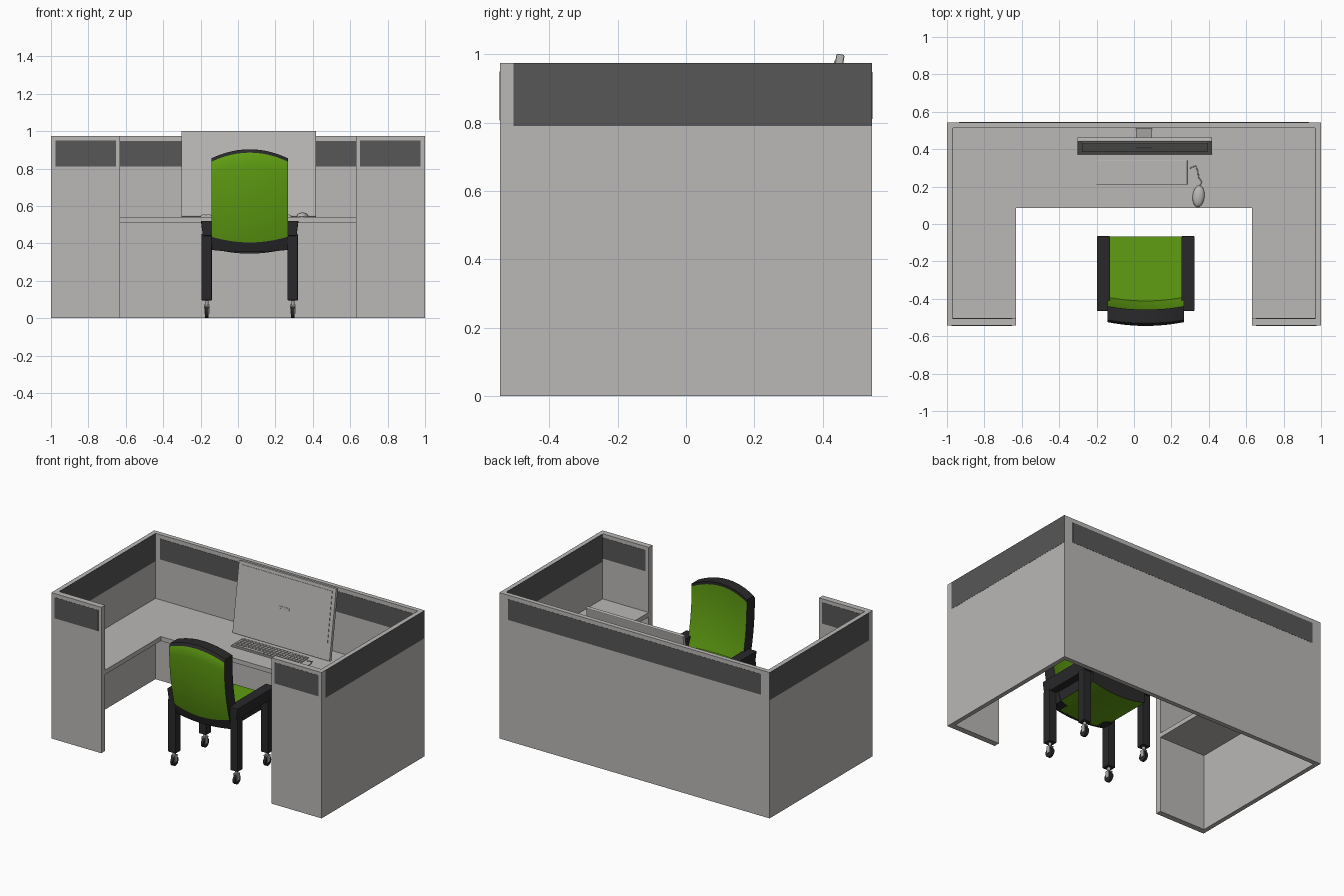
import bpy, bmesh, math
from mathutils import Matrix, Vector

if "Cube" in bpy.data.objects:
    bpy.data.objects.remove(bpy.data.objects["Cube"])


def mat(name, rgb):
    m = bpy.data.materials.new(name)
    m.diffuse_color = (*rgb, 1)
    m.use_nodes = True
    m.node_tree.nodes["Principled BSDF"].inputs["Base Color"].default_value = m.diffuse_color
    return m


GREY = mat("light grey", (0.49, 0.48, 0.47))
GLASS = mat("dark grey", (0.095, 0.095, 0.095))
GREEN = mat("green", (0.115, 0.34, 0.006))
BLACK = mat("black", (0.022, 0.022, 0.024))
METAL = mat("metal grey", (0.42, 0.42, 0.42))


def finish(name, bm, *mats, bevel=0, smooth=False):
    bmesh.ops.recalc_face_normals(bm, faces=bm.faces)
    me = bpy.data.meshes.new(name)
    bm.to_mesh(me)
    bm.free()
    ob = bpy.data.objects.new(name, me)
    bpy.context.collection.objects.link(ob)
    for m in mats:
        me.materials.append(m)
    if bevel:
        b = ob.modifiers.new("bevel", "BEVEL")
        b.width, b.segments, b.limit_method = bevel, 2, "ANGLE"
    if smooth:
        bpy.context.view_layer.objects.active = ob
        ob.select_set(True)
        bpy.ops.object.shade_smooth_by_angle(angle=math.radians(40))
        ob.select_set(False)
    return ob


def add_box(bm, lo, hi):
    lo, hi = Vector(lo), Vector(hi)
    m = Matrix.Translation((lo + hi) / 2) @ Matrix.Diagonal((*(hi - lo), 1))
    bmesh.ops.create_cube(bm, size=1, matrix=m)


def box(name, lo, hi, m, bevel=0):
    bm = bmesh.new()
    add_box(bm, lo, hi)
    return finish(name, bm, m, bevel=bevel)


def prism(name, pts, axis, a, b, *mats, rule=None, bevel=0, smooth=False):
    """Extrude a 2D outline along x (points are y,z) or y (points are x,z)."""
    bm = bmesh.new()
    put = (lambda p, t: (t, p[0], p[1])) if axis == "x" else (lambda p, t: (p[0], t, p[1]))
    ends = [[bm.verts.new(put(p, t)) for p in pts] for t in (a, b)]
    for e in ends:
        bm.faces.new(e)
    for i in range(len(pts)):
        j = (i + 1) % len(pts)
        bm.faces.new((ends[0][i], ends[0][j], ends[1][j], ends[1][i]))
    if rule:
        bm.normal_update()
        for f in bm.faces:
            f.material_index = rule(f)
    return finish(name, bm, *mats, bevel=bevel, smooth=smooth)


# Partition walls
H = 0.975
box("back_wall", (-0.999, 0.514, 0), (0.999, 0.544, H), GREY)
box("back_window", (-0.935, 0.5125, 0.81), (0.935, 0.545, 0.948), GLASS)
for s, side in ((-1, "left"), (1, "right")):
    xs = sorted((s * 0.97, s * 0.999))
    box(side + "_wall", (xs[0], -0.544, 0), (xs[1], 0.544, H), GREY)
    xs = sorted((s * 0.9685, s * 1.0))
    box(side + "_outer_window", (sorted((s * 0.99, s))[0], -0.505, 0.79),
        (sorted((s * 0.99, s))[1], 0.5438, 0.9745), GLASS)
    box(side + "_inner_window", (sorted((s * 0.9685, s * 0.98))[0], -0.503, 0.79),
        (sorted((s * 0.9685, s * 0.98))[1], 0.513, 0.9745), GLASS)
    xs = sorted((s * 0.63, s * 0.97))
    box(side + "_front_panel", (xs[0], -0.544, 0), (xs[1], -0.505, H), GREY)
    xs = sorted((s * 0.652, s * 0.977))
    box(side + "_front_window", (xs[0], -0.545, 0.81), (xs[1], -0.5035, 0.95), GLASS)
    # Side desk tops
    xs = sorted((s * 0.63, s * 0.97))
    box(side + "_desk", (xs[0], -0.505, 0.51), (xs[1], 0.085, 0.54), GREY)
box("back_desk", (-0.97, 0.085, 0.51), (0.97, 0.514, 0.54), GREY)

# Monitor, tilted back
tilt = Matrix.Translation((0.0575, 0.37, 0.543)) @ Matrix.Rotation(math.radians(-8.7), 4, "X")
for name, lo, hi, bev in (
        ("monitor_body", (-0.36, 0, 0), (0.36, 0.024, 0.464), 0.005),
        ("monitor_screen", (-0.335, -0.003, 0.112), (0.335, 0.005, 0.444), 0),
        ("monitor_badge_bar", (-0.045, -0.006, 0.243), (0.04, 0.0, 0.257), 0.002)):
    box(name, lo, hi, GREY, bev).matrix_world = tilt
prism("monitor_stand", [(0.40, 0.54), (0.51, 0.54), (0.51, 0.552), (0.444, 0.76),
                        (0.432, 0.755), (0.494, 0.548), (0.40, 0.548)], "x", 0.01, 0.095, GREY)

# Keyboard with rows of keys and a number pad
box("keyboard_base", (-0.2, 0.21, 0.54), (0.285, 0.34, 0.549), GREY, 0.002)
bm = bmesh.new()
for r in range(5):
    y = 0.217 + r * 0.0235
    for c in range(18):
        x = -0.193 + c * 0.0256 + (0.012 if c > 13 else 0)
        if r == 0 and 3 <= c <= 8:
            continue
        add_box(bm, (x, y, 0.548), (x + 0.021, y + 0.019, 0.554))
add_box(bm, (-0.116, 0.217, 0.548), (0.033, 0.236, 0.554))
finish("keyboard_keys", bm, GREY)

# Mouse and cord
bm = bmesh.new()
bmesh.ops.create_uvsphere(bm, u_segments=20, v_segments=12, radius=1,
                          matrix=Matrix.Translation((0.345, 0.148, 0.543)) @ Matrix.Rotation(-0.1, 4, "Z")
                          @ Matrix.Diagonal((0.032, 0.058, 0.022, 1)))
for v in bm.verts:
    v.co.z = max(v.co.z, 0.54)
finish("mouse", bm, GREY, smooth=True)
cu = bpy.data.curves.new("mouse_cord", "CURVE")
cu.dimensions, cu.bevel_depth, cu.bevel_resolution = "3D", 0.003, 1
path = [(0.35, 0.2), (0.362, 0.225), (0.345, 0.25), (0.342, 0.28), (0.33, 0.31), (0.30, 0.30)]
sp = cu.splines.new("POLY")
sp.points.add(len(path) - 1)
for p, (x, y) in zip(sp.points, path):
    p.co = (x, y, 0.543, 1)
cu.materials.append(GREY)
bpy.context.collection.objects.link(bpy.data.objects.new("mouse_cord", cu))

# Chair seat: green top and underside, dark rim
CX = 0.0625
U = [i / 6 - 1 for i in range(13)]
seat = [(CX - 0.2, 0.455), (CX + 0.2, 0.455)]
seat += [(CX + 0.2 * u, 0.372 - 0.027 * (1 - u * u)) for u in reversed(U)]
prism("seat", seat, "y", -0.44, -0.068, GREEN, BLACK,
      rule=lambda f: 0 if abs(f.normal.z) > 0.5 else 1, smooth=True)

# Chair back: leaning curved slab, green front and rear, dark rim
def back_point(u, row, rear):
    k = 1 - u * u
    low, top = 0.435 - 0.03 * k, 0.855 + 0.048 * k
    if row == 0:
        z = 0.365 - 0.012 * k
    elif row == 9:
        z = top
    else:
        z = low + (top - 0.018 - low) * (row - 1) / 7
    t = (z - 0.35) / 0.47
    y = -0.445 - 0.08 * t * (2 - t) - 0.02 * k
    if row == 9:
        y += 0.012 if rear else 0
    return (CX + 0.204 * u, y + (0 if rear else 0.085), z)


bm = bmesh.new()
grids = []
for rear in (False, True):
    g = [[bm.verts.new(back_point(u, r, rear)) for u in U] for r in range(10)]
    for r in range(9):
        for c in range(12):
            f = bm.faces.new((g[r][c], g[r][c + 1], g[r + 1][c + 1], g[r + 1][c]))
            f.material_index = 0 if 0 < r < 8 else 1
    grids.append(g)
rims = [g[0] + [row[-1] for row in g[1:]] + g[-1][-2::-1] + [row[0] for row in g[-2:0:-1]] for g in grids]
for i in range(len(rims[0])):
    j = (i + 1) % len(rims[0])
    f = bm.faces.new((rims[0][i], rims[0][j], rims[1][j], rims[1][i]))
    f.material_index = 1
finish("chair_back", bm, GREEN, BLACK, smooth=True)

# Arms, legs and casters
for s, side in ((-1, "left"), (1, "right")):
    arm = [(0.19, 0.52), (0.261, 0.52), (0.258, 0.495), (0.25, 0.44), (0.197, 0.44)]
    prism(side + "_arm", [(CX + s * x, z) for x, z in arm], "y", -0.465, -0.065, BLACK, bevel=0.004)
    cx = CX + s * 0.23
    for y, end in ((-0.11, "front"), (-0.433, "rear")):
        n = f"{side}_{end}_"
        box(n + "leg", (cx - 0.028, y - 0.028, 0.095), (cx + 0.028, y + 0.028, 0.45), BLACK, 0.004)
        bm = bmesh.new()
        bmesh.ops.create_cone(bm, cap_ends=True, segments=12, radius1=0.01, radius2=0.01, depth=0.035,
                              matrix=Matrix.Translation((cx, y, 0.082)))
        for d in (-0.012, 0.012):
            add_box(bm, (cx + d - 0.002, y - 0.014, 0.025), (cx + d + 0.002, y + 0.014, 0.07))
        add_box(bm, (cx - 0.014, y - 0.016, 0.064), (cx + 0.014, y + 0.016, 0.072))
        finish(n + "caster_fork", bm, METAL)
        bm = bmesh.new()
        bmesh.ops.create_cone(bm, cap_ends=True, segments=20, radius1=0.031, radius2=0.031, depth=0.018,
                              matrix=Matrix.Translation((cx, y, 0.031)) @ Matrix.Rotation(math.pi / 2, 4, "Y"))
        finish(n + "caster_wheel", bm, BLACK, smooth=True)
